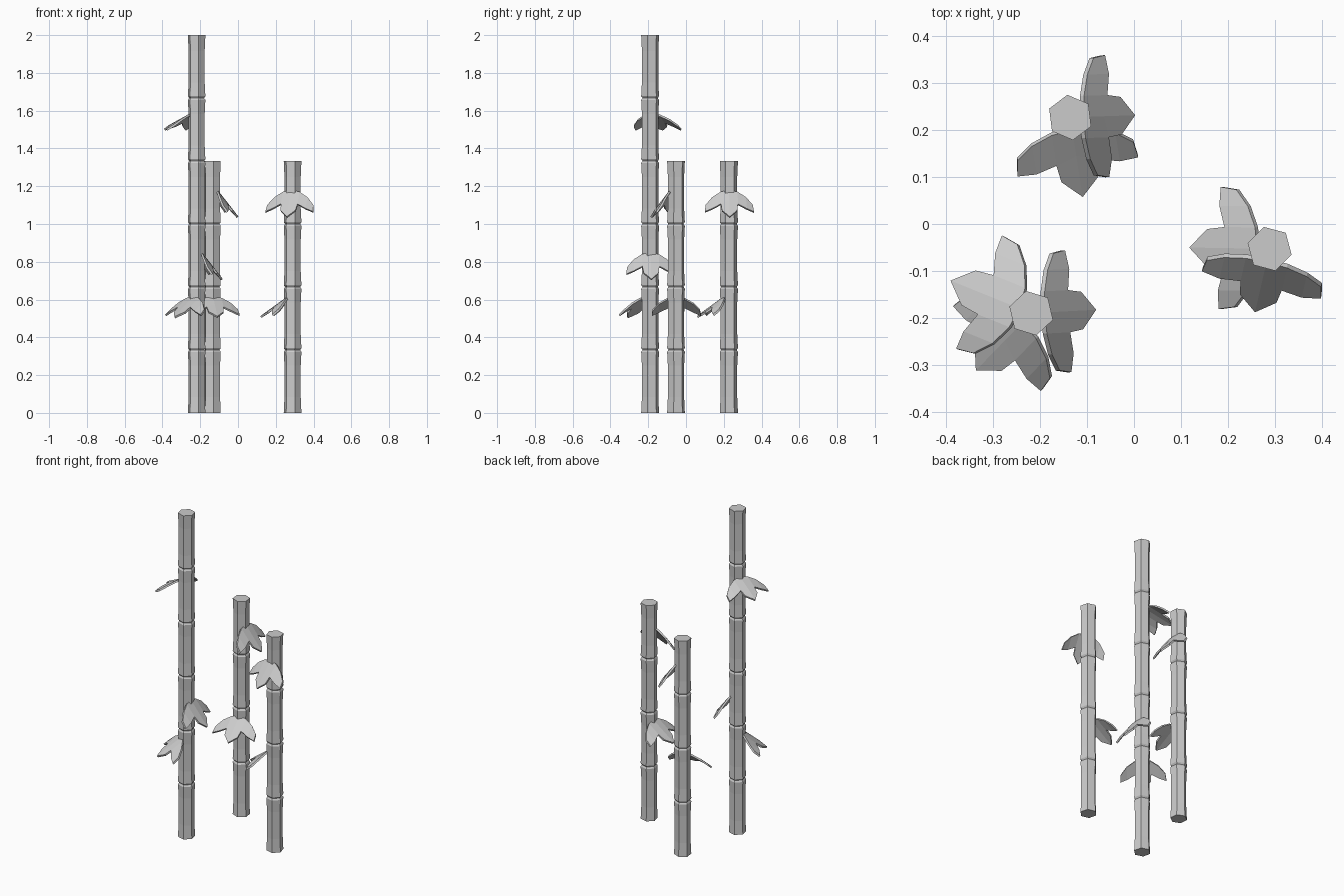
import bpy, bmesh
from math import radians, cos, sin, pi
from mathutils import Matrix, Vector

if "Cube" in bpy.data.objects:
    bpy.data.objects.remove(bpy.data.objects["Cube"])

SEG = 1 / 3      # stalk segment length
R = 0.0485       # stalk radius at the joints


def finish(bm, name):
    bmesh.ops.recalc_face_normals(bm, faces=bm.faces)
    mesh = bpy.data.meshes.new(name)
    bm.to_mesh(mesh)
    bm.free()
    obj = bpy.data.objects.new(name, mesh)
    bpy.context.collection.objects.link(obj)
    return obj


# Six-sided stalk: flared segments with a narrow groove at every joint
def stalk(name, x, y, turn, segments):
    prof = [(0, R)]
    for i in range(segments):
        z = i * SEG
        if i:
            prof += [(z - 0.010, R), (z, R - 0.007), (z + 0.010, R)]
        prof += [(z + SEG * 0.25, R - 0.004), (z + SEG * 0.75, R - 0.004)]
    prof.append((segments * SEG, R))
    bm = bmesh.new()
    rings = []
    for z, r in prof:
        rings.append([bm.verts.new((x + r * cos(radians(turn) + k * pi / 3),
                                    y + r * sin(radians(turn) + k * pi / 3), z))
                      for k in range(6)])
    for a, b in zip(rings, rings[1:]):
        for k in range(6):
            bm.faces.new((a[k], a[(k + 1) % 6], b[(k + 1) % 6], b[k]))
    bm.faces.new(rings[0][::-1])
    bm.faces.new(rings[-1])
    finish(bm, name)


# Three-lobed leaf: half outline (length, width), mirrored and drooping sideways
SPINE = [(-0.008, 0), (0.06, 0), (0.17, 0)]
SIDE = [(0, 0.045), (0.028, 0.09), (0.069, 0.125), (0.112, 0.130),
        (0.103, 0.090), (0.081, 0.045), (0.125, 0.040)]
QUADS = [(0, 1, 8, 3), (3, 8, 7, 4), (4, 7, 6, 5), (1, 2, 9, 8)]


def leaf(name, x, y, z, heading, pitch):
    bm = bmesh.new()

    def vert(p, s):
        return bm.verts.new((p[0], p[1] * s, -1.8 * p[1] ** 2))

    spine = [vert(p, 1) for p in SPINE]
    for s in (1, -1):
        v = spine + [vert(p, s) for p in SIDE]
        for q in QUADS:
            bm.faces.new([v[i] for i in (q if s > 0 else q[::-1])])
    # thickness
    low = bmesh.ops.extrude_face_region(bm, geom=bm.faces[:], use_keep_orig=True)
    for g in low["geom"]:
        if isinstance(g, bmesh.types.BMVert):
            g.co.z -= 0.011
    bm.transform(Matrix.Translation((x, y, z))
                 @ Matrix.Rotation(radians(heading), 4, 'Z')
                 @ Matrix.Translation((0.034, 0, 0))
                 @ Matrix.Rotation(radians(pitch), 4, 'Y'))
    finish(bm, name)


# name: x, y, turn, segments, leaves (height, heading, pitch)
PLANTS = {
    "tall": (-0.219, -0.19, -17, 6,
             [(1.582, 158, 27), (0.843, 3, 52), (0.612, -134, 37)]),
    "back": (-0.136, 0.227, -23, 4, [(1.173, 2, 52), (0.612, -81, 36)]),
    "right": (0.289, -0.053, -15, 4, [(1.173, -103, 52), (0.612, 179, 36)]),
}
for name, (x, y, turn, n, leaves) in PLANTS.items():
    stalk(name + "_stalk", x, y, turn, n)
    for i, (z, heading, pitch) in enumerate(leaves):
        leaf(f"{name}_leaf_{i + 1}", x, y, z, heading, pitch)
